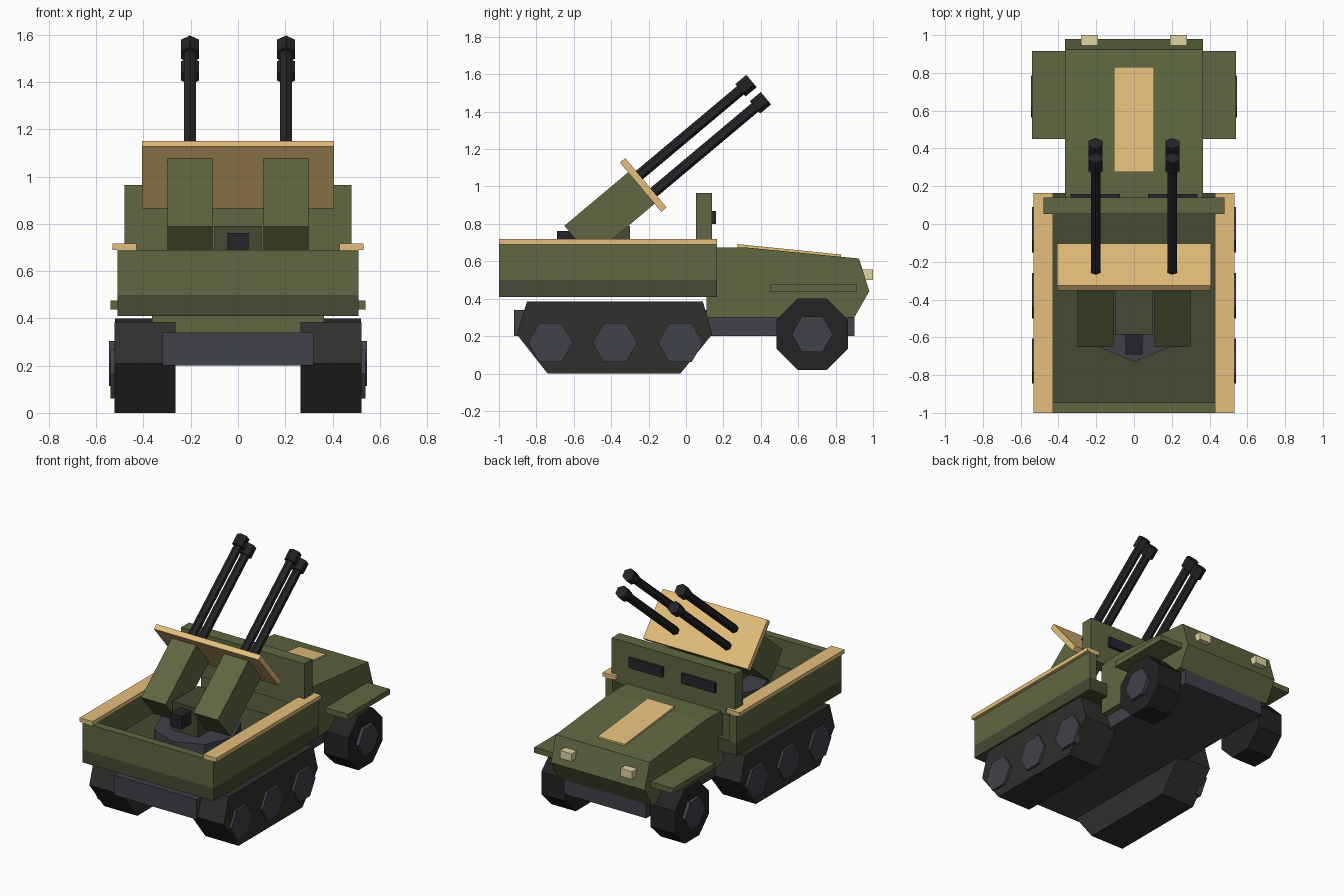
import bpy, bmesh
from math import sin, cos, pi, radians
from mathutils import Matrix, Vector

if "Cube" in bpy.data.objects:
    bpy.data.objects.remove(bpy.data.objects["Cube"])


def material(name, rgb):
    m = bpy.data.materials.new(name)
    m.diffuse_color = (*rgb, 1)
    m.use_nodes = True
    m.node_tree.nodes["Principled BSDF"].inputs["Base Color"].default_value = m.diffuse_color
    return m


OLIVE = material("olive", (0.115, 0.135, 0.052))
DARK_OLIVE = material("dark_olive", (0.062, 0.068, 0.033))
TAN = material("tan", (0.78, 0.52, 0.20))
STEEL = material("steel", (0.052, 0.054, 0.066))
TRACK = material("track_rubber", (0.032, 0.029, 0.027))
TYRE = material("tyre_rubber", (0.017, 0.017, 0.018))
GUN = material("gun_metal", (0.018, 0.018, 0.021))
GLASS = material("dark_glass", (0.018, 0.020, 0.027))
LAMP = material("lamp", (0.75, 0.66, 0.36))


def finish(name, bm, mat):
    bmesh.ops.recalc_face_normals(bm, faces=bm.faces)
    me = bpy.data.meshes.new(name)
    bm.to_mesh(me)
    bm.free()
    me.materials.append(mat)
    ob = bpy.data.objects.new(name, me)
    bpy.context.collection.objects.link(ob)
    return ob


def prism(name, profile, x0, x1, mat):
    """Extrude a (y, z) profile from x0 to x1."""
    bm = bmesh.new()
    face = bm.faces.new([bm.verts.new((x0, y, z)) for y, z in profile])
    ext = bmesh.ops.extrude_face_region(bm, geom=[face])["geom"]
    verts = [g for g in ext if isinstance(g, bmesh.types.BMVert)]
    bmesh.ops.translate(bm, verts=verts, vec=(x1 - x0, 0, 0))
    return finish(name, bm, mat)


def pair(name, profile, x0, x1, mat):
    """The same prism on both sides of the vehicle."""
    prism("right_" + name, profile, x0, x1, mat)
    prism("left_" + name, profile, -x1, -x0, mat)


def rect(y0, y1, z0, z1):
    return [(y0, z0), (y1, z0), (y1, z1), (y0, z1)]


def ngon(n, y, z, r, phase=0.0):
    return [(y + r * cos(2 * pi * i / n + phase), z + r * sin(2 * pi * i / n + phase))
            for i in range(n)]


def rod(name, n, r, start, length, tilt, mat):
    bm = bmesh.new()
    m = (Matrix.Translation(start) @ Matrix.Rotation(tilt, 4, 'X')
         @ Matrix.Translation((0, 0, length / 2)))
    bmesh.ops.create_cone(bm, cap_ends=True, segments=n, radius1=r, radius2=r,
                          depth=length, matrix=m)
    return finish(name, bm, mat)


# Chassis and engine body
prism("chassis", rect(-0.92, 0.90, 0.20, 0.34), -0.32, 0.32, STEEL)
prism("hood_body", [(0.11, 0.30), (0.90, 0.30), (0.98, 0.44), (0.925, 0.615),
                    (0.31, 0.675), (0.11, 0.675)], -0.365, 0.365, OLIVE)
prism("hood_stripe", [(0.275, 0.67), (0.83, 0.615), (0.83, 0.636), (0.275, 0.692)],
      -0.105, 0.105, TAN)
pair("fender", rect(0.45, 0.915, 0.437, 0.475), 0.34, 0.54, OLIVE)
pair("headlight", rect(0.94, 1.0, 0.50, 0.555), 0.19, 0.28, LAMP)

# Front wheels
pair("front_wheel", ngon(8, 0.675, 0.21, 0.19 / cos(pi / 8), pi / 8), 0.33, 0.52, TYRE)
pair("front_hub", ngon(6, 0.675, 0.21, 0.11), 0.50, 0.545, STEEL)

# Rear tracks with road wheels
pair("track", [(-0.74, 0), (-0.03, 0), (0.14, 0.21), (0.09, 0.385),
               (-0.85, 0.385), (-0.905, 0.21)], 0.265, 0.523, TRACK)
for i, y in enumerate((-0.725, -0.38, -0.03)):
    pair(f"road_wheel_{i + 1}", ngon(6, y, 0.165, 0.12), 0.50, 0.54, STEEL)

# Open bed
prism("bed_floor", rect(-1.0, 0.165, 0.41, 0.50), -0.51, 0.51, DARK_OLIVE)
prism("tail_wall", rect(-1.0, -0.945, 0.50, 0.69), -0.51, 0.51, OLIVE)
pair("side_wall", rect(-0.945, 0.165, 0.50, 0.69), 0.455, 0.51, OLIVE)
pair("side_rail", rect(-1.0, 0.165, 0.69, 0.718), 0.43, 0.532, TAN)

# Armoured windscreen plate with vision slots
prism("windscreen_plate", rect(0.053, 0.14, 0.66, 0.965), -0.48, 0.48, OLIVE)
pair("vision_slot", rect(0.13, 0.16, 0.80, 0.87), 0.075, 0.335, GLASS)

# Gun mount
rod("turret_ring", 8, 0.28, Vector((0, -0.45, 0.50)), 0.09, 0, STEEL)
prism("pedestal", rect(-0.585, -0.30, 0.58, 0.79), -0.10, 0.10, DARK_OLIVE)
prism("sight_box", rect(-0.69, -0.58, 0.67, 0.762), -0.045, 0.045, GUN)

# Elevated guns: u runs along the barrels, v across them
ELEV = radians(40)


def gun_point(u, v):
    return (-0.411 + u * cos(ELEV) + v * sin(ELEV),
            0.847 + u * sin(ELEV) - v * cos(ELEV))


def gun_rect(u0, u1, v0, v1):
    return [gun_point(u, v) for u, v in rect(u0, u1, v0, v1)]


pair("gun_housing", gun_rect(-0.22, 0.235, -0.11, 0.11), 0.108, 0.298, OLIVE)
prism("gun_shield", gun_rect(0.225, 0.262, -0.178, 0.166), -0.407, 0.407, TAN)
for side, x in (("right", 0.203), ("left", -0.203)):
    for level, v in (("upper", -0.06), ("lower", 0.06)):
        for part, r, u, length in (("barrel", 0.029, 0.20, 0.80),
                                   ("muzzle", 0.043, 0.967, 0.077)):
            rod(f"{side}_{level}_{part}", 6, r, Vector((x, *gun_point(u, v))),
                length, ELEV - pi / 2, GUN)
